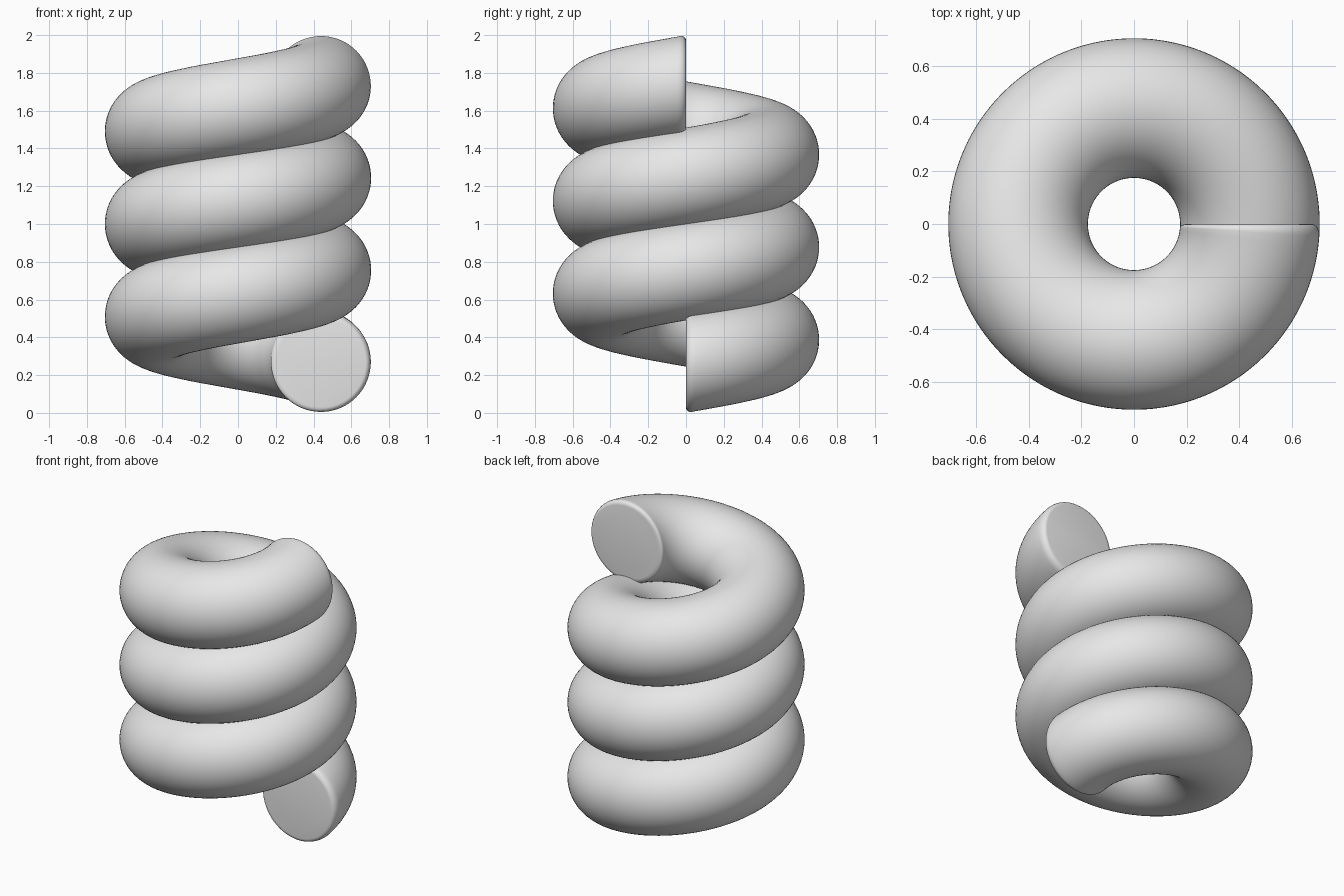
import bpy
import bmesh
from math import sin, cos, pi, tau, radians

if "Cube" in bpy.data.objects:
    bpy.data.objects.remove(bpy.data.objects["Cube"])

COIL_RADIUS = 0.44
TUBE_RADIUS = 0.265
PITCH = 0.49
TURNS = 3
STEPS = 96 * TURNS      # rings along the coil
SIDES = 64              # points around the tube
BEVEL = 0.03            # rounding of the end caps
BEVEL_STEPS = 5

# Material
grey = bpy.data.materials.new("grey")
grey.use_nodes = True
colour = (0.8, 0.8, 0.8, 1)
grey.diffuse_color = colour
grey.node_tree.nodes["Principled BSDF"].inputs["Base Color"].default_value = colour

# Stations along the coil: rounded start, even sweep, rounded end
end = TURNS * tau
lead = BEVEL / COIL_RADIUS
rounding = []
for i in range(BEVEL_STEPS):
    a = pi / 2 * i / BEVEL_STEPS
    rounding.append((lead * (1 - cos(a)), TUBE_RADIUS - BEVEL * (1 - sin(a))))
stations = list(rounding)
for i in range(STEPS + 1):
    stations.append((lead + (end - 2 * lead) * i / STEPS, TUBE_RADIUS))
stations += [(end - angle, radius) for angle, radius in reversed(rounding)]

# Coil: a circle swept up a helix
bm = bmesh.new()
rings = []
for angle, radius in stations:
    centre_z = TUBE_RADIUS + PITCH * angle / tau
    ring = []
    for k in range(SIDES):
        b = tau * k / SIDES
        d = COIL_RADIUS + radius * cos(b)
        ring.append(bm.verts.new((d * cos(angle), d * sin(angle), centre_z + radius * sin(b))))
    rings.append(ring)
for r0, r1 in zip(rings, rings[1:]):
    for k in range(SIDES):
        n = (k + 1) % SIDES
        bm.faces.new((r0[k], r0[n], r1[n], r1[k]))

# Flat end caps
bm.faces.new(rings[0])
bm.faces.new(rings[-1])
bmesh.ops.recalc_face_normals(bm, faces=bm.faces)

mesh = bpy.data.meshes.new("spring_coil")
bm.to_mesh(mesh)
bm.free()
mesh.materials.append(grey)
coil = bpy.data.objects.new("spring_coil", mesh)
bpy.context.collection.objects.link(coil)

bpy.ops.object.select_all(action="DESELECT")
coil.select_set(True)
bpy.context.view_layer.objects.active = coil
bpy.ops.object.shade_smooth_by_angle(angle=radians(40))
